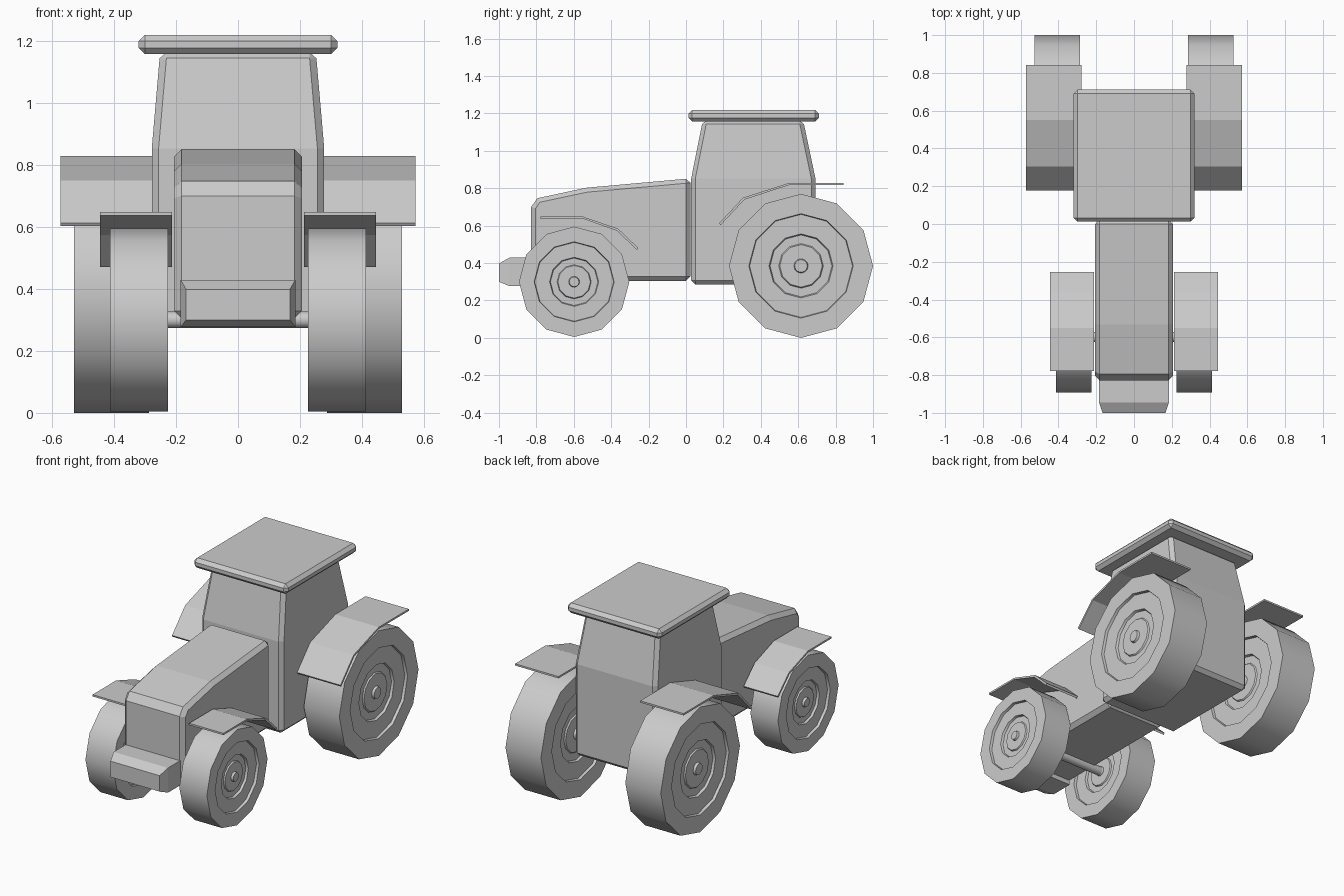
import bpy, bmesh
from math import radians, sin, cos, pi

if "Cube" in bpy.data.objects:
    bpy.data.objects.remove(bpy.data.objects["Cube"])


def make(name, verts, faces, bevel=0.0, smooth=False):
    mesh = bpy.data.meshes.new(name)
    bm = bmesh.new()
    vs = [bm.verts.new(v) for v in verts]
    for f in faces:
        bm.faces.new([vs[i] for i in f])
    bmesh.ops.recalc_face_normals(bm, faces=bm.faces)
    bm.to_mesh(mesh)
    bm.free()
    if smooth:
        mesh.shade_smooth()
        mesh.set_sharp_from_angle(angle=radians(35))
    ob = bpy.data.objects.new(name, mesh)
    bpy.context.collection.objects.link(ob)
    if bevel:
        mod = ob.modifiers.new("edge_chamfer", "BEVEL")
        mod.width = bevel
        mod.segments = 1
        mod.limit_method = "ANGLE"
        mod.angle_limit = radians(50)
    return ob


def loft(name, rings, **kw):
    """Skin equal-sized point rings and cap both ends."""
    n = len(rings[0])
    verts = [p for ring in rings for p in ring]
    faces = [list(range(n)), [(len(rings) - 1) * n + i for i in range(n)]]
    for k in range(len(rings) - 1):
        for i in range(n):
            j = (i + 1) % n
            faces.append([k * n + i, k * n + j, (k + 1) * n + j, (k + 1) * n + i])
    return make(name, verts, faces, **kw)


def extrude_x(name, profile, x0, x1, **kw):
    return loft(name, [[(x, y, z) for y, z in profile] for x in (x0, x1)], **kw)


def lathe_x(name, profile, cy, cz, n=12):
    """Revolve (x, radius) points about an axis parallel to x."""
    return loft(name, [[(x, cy + r * cos(2 * pi * i / n), cz + r * sin(2 * pi * i / n))
                        for i in range(n)] for x, r in profile], smooth=True)


# Hood with sloping top
hood = [(-0.828, 0.305), (-0.828, 0.70), (-0.795, 0.747), (-0.532, 0.803),
        (0.024, 0.853), (0.024, 0.305)]
extrude_x("hood", hood, -0.206, 0.206, bevel=0.024)

# Front weight block, tapered towards the nose
loft("front_weight", [[(-w, y, a), (w, y, a), (w, y, b), (-w, y, b)] for y, w, a, b in
                      [(-1.0, 0.167, 0.30, 0.398), (-0.944, 0.185, 0.277, 0.429),
                       (-0.80, 0.185, 0.277, 0.429)]])

# Cab, narrowing above the belt line
loft("cab", [[(-w, a, z), (w, a, z), (w, b, z), (-w, b, z)] for z, w, a, b in
             [(0.285, 0.278, 0.028, 0.692), (0.853, 0.278, 0.028, 0.692),
              (1.165, 0.251, 0.09, 0.626)]], bevel=0.022)

# Cab roof slab
extrude_x("roof", [(0.013, 1.157), (0.711, 1.157), (0.711, 1.219), (0.013, 1.219)],
          -0.32, 0.32, bevel=0.02)

# Fender centre lines, from the free end to the dropped end
rear_line = [(0.842, 0.817), (0.55, 0.817), (0.312, 0.739), (0.184, 0.602)]
front_line = [(-0.778, 0.637), (-0.55, 0.637), (-0.37, 0.573), (-0.262, 0.47)]


def fender(name, line, slant, x0, x1):
    t = 0.011
    upper = [(y + slant * t * 0.6 * (i > 1), z + t) for i, (y, z) in enumerate(line)]
    extrude_x(name, line + upper[::-1], x0, x1)


def wheel(name, s, x0, x1, y, z, r):
    """Tyre and stepped rim, the same on both faces."""
    mid, h = (x0 + x1) / 2, (x1 - x0) / 2
    half = [(h - 0.008, 0.088 * r), (h - 0.022, 0.10 * r), (h - 0.022, 0.295 * r),
            (h - 0.03, 0.31 * r), (h - 0.03, 0.43 * r), (h - 0.016, 0.445 * r),
            (h - 0.016, 0.715 * r), (h, 0.725 * r), (h, r)]
    profile = half + [(-x, q) for x, q in reversed(half)]
    lathe_x(name, [(s * (mid + x), q) for x, q in profile], y, z)


for s, side in ((-1, "left"), (1, "right")):
    wheel("rear_wheel_" + side, s, 0.287, 0.528, 0.615, 0.385, 0.385)
    wheel("front_wheel_" + side, s, 0.226, 0.413, -0.598, 0.30, 0.295)
    fender("rear_fender_" + side, rear_line, -1, s * 0.278, s * 0.573)
    fender("front_fender_" + side, front_line, 1, s * 0.213, s * 0.445)

# Axles
for name, w, r, y, z in (("front_axle", 0.26, 0.027, -0.598, 0.30),
                         ("rear_axle", 0.33, 0.034, 0.615, 0.385)):
    lathe_x(name, [(-w, r), (w, r)], y, z)
